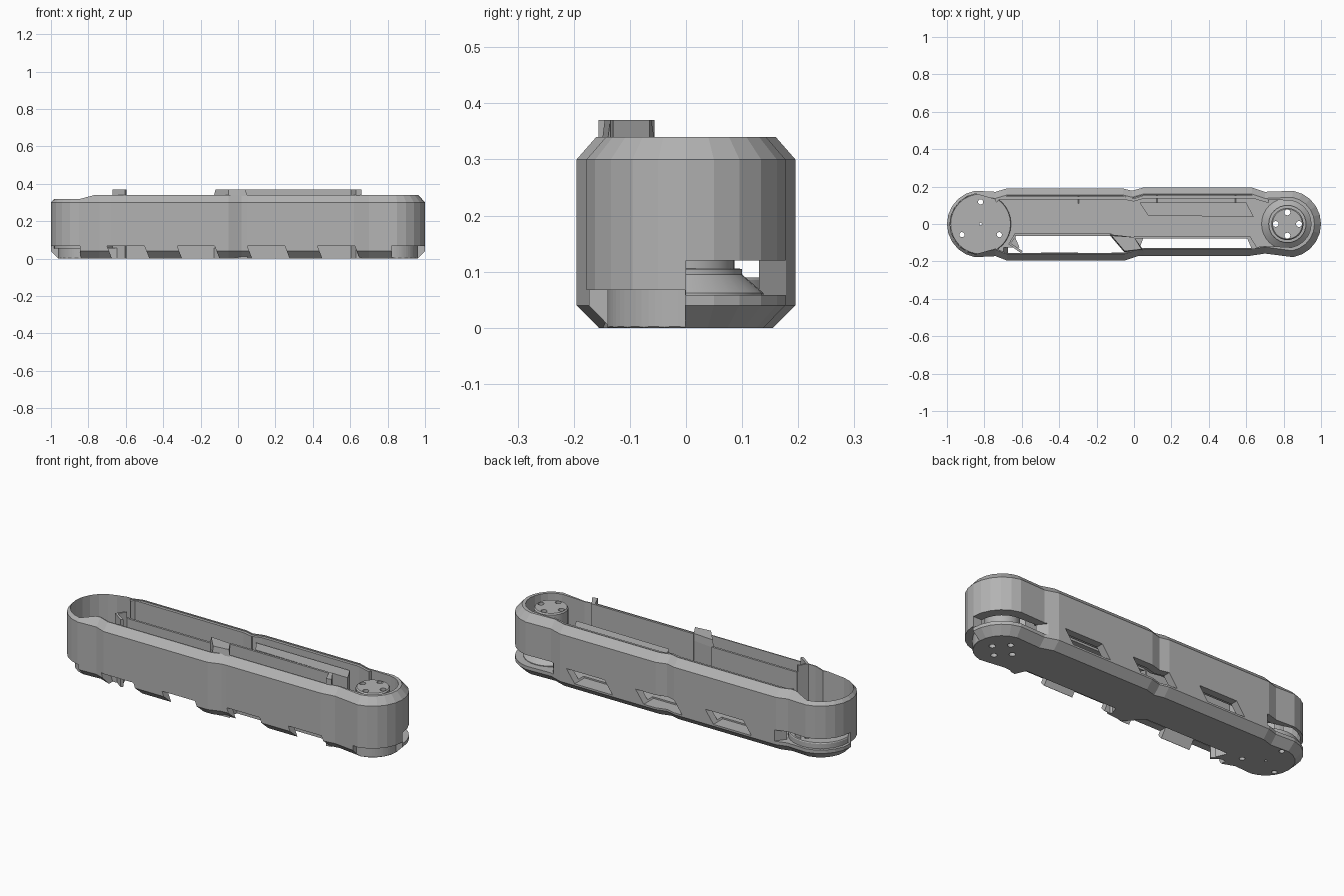
import bpy, bmesh, math
from mathutils import Vector

if "Cube" in bpy.data.objects:
    bpy.data.objects.remove(bpy.data.objects["Cube"])

GREY = bpy.data.materials.new("mid_grey")
GREY.diffuse_color = (0.45, 0.45, 0.45, 1)
GREY.use_nodes = True
GREY.node_tree.nodes["Principled BSDF"].inputs["Base Color"].default_value = GREY.diffuse_color
END = 0.82  # x of both pivot centres


def loft(name, rings):
    """Closed solid through rings of equal point count; rings are (points, z)."""
    bm = bmesh.new()
    loops = [[bm.verts.new((x, y, z)) for x, y in pts] for pts, z in rings]
    n = len(loops[0])
    for a, b in zip(loops, loops[1:]):
        for i in range(n):
            j = (i + 1) % n
            bm.faces.new((a[i], a[j], b[j], b[i]))
    bm.faces.new(loops[0][::-1])
    bm.faces.new(loops[-1])
    bmesh.ops.recalc_face_normals(bm, faces=bm.faces)
    me = bpy.data.meshes.new(name)
    bm.to_mesh(me)
    bm.free()
    me.materials.append(GREY)
    ob = bpy.data.objects.new(name, me)
    bpy.context.collection.objects.link(ob)
    return ob


def prism(name, pts, z0, z1):
    return loft(name, [(pts, z0), (pts, z1)])


def arc(cx, r, a0, a1, n):
    return [(cx + r * math.cos(math.radians(a0 + (a1 - a0) * i / n)),
             r * math.sin(math.radians(a0 + (a1 - a0) * i / n))) for i in range(n + 1)]


def lathe(name, cx, profile, n=32, cy=0):
    ring = lambda r: [(x, y + cy) for x, y in arc(cx, r, 0, 360, n)[:-1]]
    return loft(name, [(ring(r), z) for r, z in profile])


def skew(name, x0, x1, y0, y1, z0, z1, lean):
    """Box whose top is shifted along x by lean."""
    box = lambda s: [(x0 + s, y0), (x1 + s, y0), (x1 + s, y1), (x0 + s, y1)]
    return loft(name, [(box(0), z0), (box(lean), z1)])


def sector(name, cx, r0, r1, a0, a1, z0, z1):
    return prism(name, arc(cx, r0, a0, a1, 16) + arc(cx, r1, a1, a0, 16), z0, z1)


def cut(target, cutters):
    for c in cutters:
        m = target.modifiers.new("cut", 'BOOLEAN')
        m.operation, m.solver, m.object = 'DIFFERENCE', 'EXACT', c
    bpy.context.view_layer.update()
    dg = bpy.context.evaluated_depsgraph_get()
    me = bpy.data.meshes.new_from_object(target.evaluated_get(dg))
    target.modifiers.clear()
    target.data = me
    for c in cutters:
        bpy.data.objects.remove(c)


def strip(name, path, t, z0, z1):
    """Upright wall of thickness t along a path."""
    a, b = [], []
    for i, p in enumerate(path):
        p = Vector(p)
        d = Vector(path[min(i + 1, len(path) - 1)]) - Vector(path[max(i - 1, 0)])
        nrm = Vector((-d.y, d.x)).normalized() * t / 2
        a.append(tuple(p + nrm))
        b.append(tuple(p - nrm))
    return prism(name, a + b[::-1], z0, z1)


def outline(off, r_left, r_right):
    """Waisted capsule, counter-clockwise from the right end."""
    back = [(0.70, .172), (0.63, .195), (0.05, .195), (-0.01, .178), (-0.06, .19),
            (-0.68, .19), (-0.74, .172)]
    front = [(-0.74, -.172), (-0.68, -.195), (-0.05, -.195), (0.02, -.172),
             (0.05, -.17), (0.62, -.17), (0.70, -.158)]
    inset = lambda pts: [(x, y - math.copysign(off, y)) for x, y in pts]
    return (arc(END, r_right, -80, 80, 10) + inset(back)
            + arc(-END, r_left, 100, 260, 10) + inset(front))


# Outer shell with chamfered rims
shell = loft("handle_shell", [
    (outline(.04, .14, .14), 0), (outline(0, .18, .18), .04),
    (outline(0, .18, .18), .30), (outline(.035, .145, .145), .34)])
cutters = [prism("cavity", outline(.041, .164, .127), .058, .5)]

# Floor openings along the front
cutters += [
    prism("opening_left", [(-.64, -.06), (-.60, -.1535), (-.05, -.1535), (-.13, -.06)], -.1, .1),
    prism("opening_right", [(.05, -.075), (.03, -.1285), (.64, -.1285), (.61, -.075)], -.1, .1)]

# Gaps between the hanging front tabs
for i in range(4):
    x = -0.67 + 0.375 * i
    cutters.append(skew("tab_gap", x, x + .20, -.3, -.125, -.01, .067, -.03))
cutters.append(sector("left_end_gap", -END, .141, .35, 181, 262, -.01, .067))
cutters.append(sector("right_end_gap", END, .141, .35, 270, 359.5, -.01, .067))

# Slanted windows in the back wall
for x in (-0.39, 0.03, 0.45):
    cutters.append(skew("window", x - .14, x + .09, .11, .3, .05, .12, .05))

# Back slots at both ends
cutters.append(sector("right_slot", END, .11, .35, 0, 128, .0585, .12))
cutters.append(sector("left_slot", -END, .15, .35, 52, 180, .0585, .12))


# Screw holes
def post_holes():
    return [lathe("hole", END + .062 * math.cos(a), [(.016, -.1), (.016, .5)], 12,
                  .062 * math.sin(a)) for a in (0, math.pi / 2, math.pi, -math.pi / 2)]


def disc_holes():
    return [lathe("hole", -END + dx, [(r, -.1), (r, .25)], 12, dy)
            for dx, dy, r in ((-.1, -.057, .014), (.1, -.057, .014), (0, .118, .014), (0, 0, .007))]


cut(shell, cutters + post_holes() + disc_holes())

# Pivot post and pivot disc
post = lathe("pivot_post", END, [(.138, .055), (.138, .062), (.10, .095), (.10, .105),
                                 (.086, .106), (.086, .318), (.080, .325)])
cut(post, post_holes())
disc = lathe("pivot_disc", -END, [(.163, .055), (.163, .085), (.16, .09)])
cut(disc, disc_holes())

# Front inner liner with raised towers
strip("liner_hook", [(-.60, -.15), (-.665, -.105), (-.635, -.06)], .014, 0, .37)
strip("liner_low_wall", [(-.64, -.057), (-.12, -.057)], .012, 0, .335)
loft("liner_middle_block", [
    ([(-.13, -.055), (-.05, -.15), (.05, -.14), (.0, -.07)], 0),
    ([(-.13, -.055), (-.05, -.15), (.05, -.14), (.0, -.07)], .33),
    ([(-.12, -.062), (-.05, -.145), (.04, -.135), (.0, -.07)], .37)])
strip("liner_high_wall", [(0, -.071), (.62, -.071)], .012, 0, .37)
prism("liner_end_block", [(.60, -.065), (.63, -.135), (.66, -.13), (.62, -.065)], 0, .37)

# Back inner rails
strip("back_rail_left", [(-.74, .12), (-.72, .14), (-.06, .14), (0, .128)], .016, .125, .335)
strip("back_rail_right", [(0, .128), (.05, .144), (.64, .144), (.72, .12)], .016, .125, .335)

# Slanted spacer bar
prism("spacer_bar", [(.03, .115), (.075, .045), (.64, .038), (.60, .115)], .13, .31)
prism("spacer_foot", [(.1, .05), (.58, .05), (.58, .08), (.1, .08)], .05, .135)

# Smooth the round parts
for ob in (post, disc):
    bpy.ops.object.select_all(action='DESELECT')
    ob.select_set(True)
    bpy.context.view_layer.objects.active = ob
    bpy.ops.object.shade_smooth_by_angle(angle=math.radians(25))
